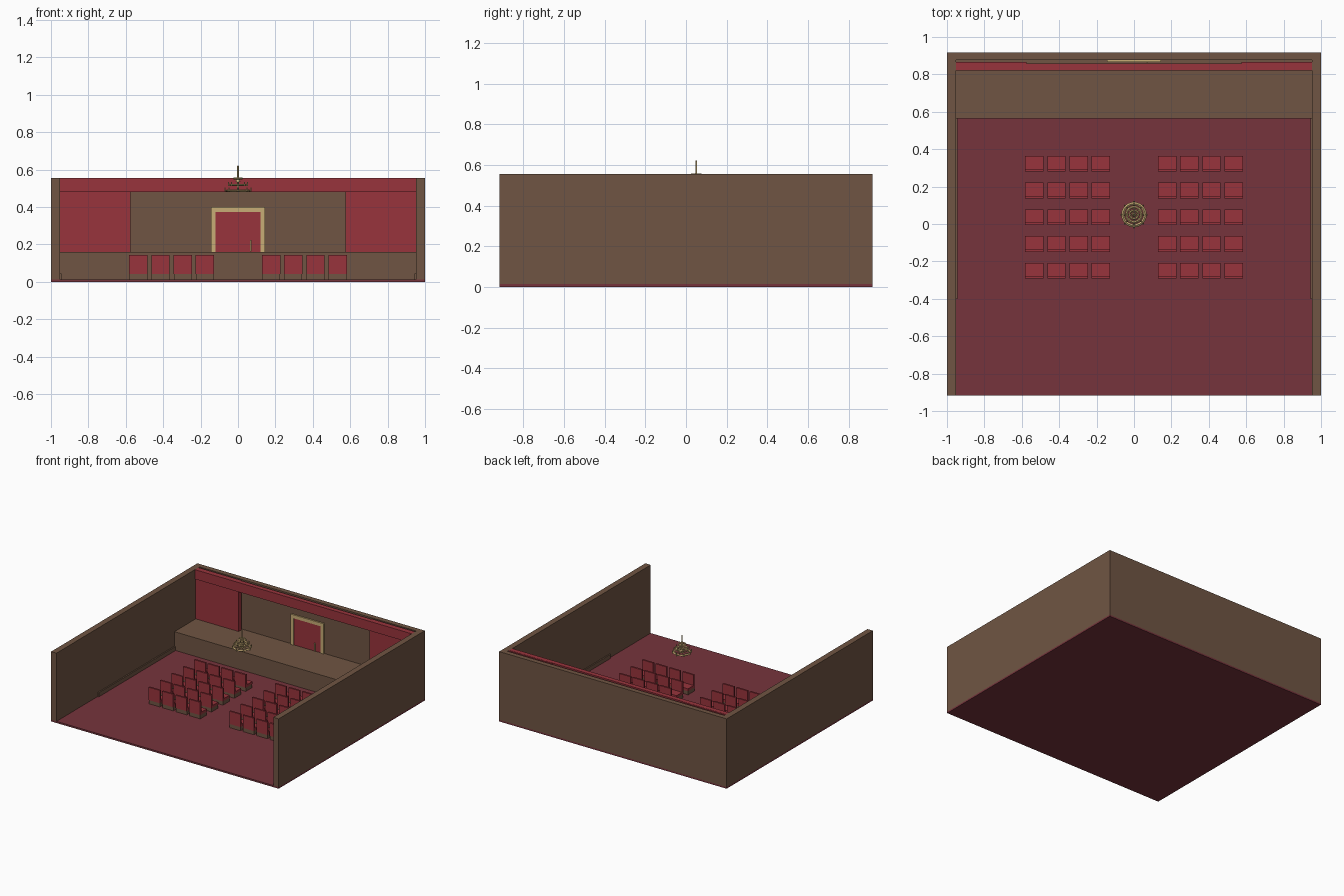
import bpy, bmesh, math
from mathutils import Matrix, Vector

if "Cube" in bpy.data.objects:
    bpy.data.objects.remove(bpy.data.objects["Cube"])


def material(name, rgb):
    m = bpy.data.materials.new(name)
    m.diffuse_color = (*rgb, 1)
    m.use_nodes = True
    m.node_tree.nodes["Principled BSDF"].inputs["Base Color"].default_value = m.diffuse_color
    return m


BROWN = material("wood brown", (0.162, 0.091, 0.056))
RED = material("curtain red", (0.314, 0.034, 0.045))
CARPET = material("carpet red", (0.181, 0.034, 0.045))
GOLD = material("gold", (0.58, 0.42, 0.18))


def finish(name, bm, mat):
    bmesh.ops.recalc_face_normals(bm, faces=bm.faces)
    me = bpy.data.meshes.new(name)
    bm.to_mesh(me)
    bm.free()
    me.materials.append(mat)
    ob = bpy.data.objects.new(name, me)
    bpy.context.collection.objects.link(ob)
    return ob


def add_box(bm, x0, x1, y0, y1, z0, z1):
    size = Matrix.Diagonal((x1 - x0, y1 - y0, z1 - z0, 1))
    pos = Matrix.Translation(((x0 + x1) / 2, (y0 + y1) / 2, (z0 + z1) / 2))
    bmesh.ops.create_cube(bm, size=1, matrix=pos @ size)


def boxes(name, mat, *dims):
    bm = bmesh.new()
    for d in dims:
        add_box(bm, *d)
    return finish(name, bm, mat)


def both(x0, x1, *rest):
    return (x0, x1, *rest), (-x1, -x0, *rest)


# Room shell
D, F, H = 0.918, 0.013, 0.555
boxes("floor", CARPET, (-1, 1, -D, D, 0, F))
boxes("side_walls", BROWN, *both(0.953, 1, -D, D, F, H))
boxes("back_wall", BROWN, (-0.953, 0.953, 0.878, D, F, H))
boxes("wall_skirting", BROWN, *both(0.943, 0.953, -0.4, 0.563, F, 0.045))

# Stage with curtains and valance
boxes("stage", BROWN, (-0.953, 0.953, 0.563, 0.878, F, 0.16))
boxes("side_curtains", RED, *both(0.575, 0.953, 0.83, 0.865, 0.16, H - 0.001))
boxes("valance", RED, (-0.953, 0.953, 0.82, 0.858, 0.48, H))

# Stage door
boxes("door_panel", RED, (-0.12, 0.12, 0.872, 0.879, 0.16, 0.373))
boxes("door_frame", GOLD, *both(0.12, 0.145, 0.867, 0.879, 0.16, 0.4),
      (-0.12, 0.12, 0.867, 0.879, 0.373, 0.4))
boxes("door_handle", GOLD, (0.063, 0.073, 0.862, 0.873, 0.163, 0.225))

# Seats facing the stage
bases, cushions, backs = [], [], []
for row in range(5):
    y = -0.292 + row * 0.143
    for col in range(4):
        cx = 0.177 + col * 0.1185
        bases += both(cx - 0.048, cx + 0.048, y + 0.002, y + 0.082, F, 0.043)
        cushions += both(cx - 0.049, cx + 0.049, y + 0.014, y + 0.084, 0.043, 0.062)
        backs += both(cx - 0.049, cx + 0.049, y, y + 0.014, 0.043, 0.145)
boxes("seat_bases", BROWN, *bases)
boxes("seat_cushions", RED, *cushions)
boxes("seat_backs", RED, *backs)

# Chandelier
CENTRE = Vector((0, 0.05, 0))


def ring(name, radius, z, half_w, half_h, sides=24):
    """Ring of diamond section round the chandelier axis."""
    bm = bmesh.new()
    loops = []
    for i in range(sides):
        a = 2 * math.pi * i / sides
        loop = []
        for dr, dz in ((half_w, 0), (0, half_h), (-half_w, 0), (0, -half_h)):
            r = radius + dr
            loop.append(bm.verts.new(
                CENTRE + Vector((r * math.cos(a), r * math.sin(a), z + dz))))
        loops.append(loop)
    for i in range(sides):
        a, b = loops[i], loops[(i + 1) % sides]
        for k in range(4):
            n = (k + 1) % 4
            bm.faces.new((a[k], b[k], b[n], a[n]))
    return finish(name, bm, GOLD)


def cone(bm, r0, r1, z0, z1, x=0, y=0, sides=12):
    bmesh.ops.create_cone(bm, cap_ends=True, segments=sides, radius1=r0, radius2=r1,
                          depth=z1 - z0, matrix=Matrix.Translation(
                              CENTRE + Vector((x, y, (z0 + z1) / 2))))


ring("chandelier_lower_ring", 0.059, 0.488, 0.009, 0.007)
ring("chandelier_middle_ring", 0.04, 0.518, 0.007, 0.006)
ring("chandelier_upper_ring", 0.023, 0.553, 0.006, 0.006)

bm = bmesh.new()
cone(bm, 0.005, 0.004, 0.48, 0.622)
cone(bm, 0.013, 0.005, 0.535, 0.56)
finish("chandelier_rod", bm, GOLD)

# Spokes and candles on each tier
bm = bmesh.new()
for radius, z, count in ((0.059, 0.488, 8), (0.04, 0.518, 8), (0.023, 0.553, 4)):
    for i in range(count):
        a = 2 * math.pi * i / count
        m = (Matrix.Translation(CENTRE + Vector((0, 0, z))) @ Matrix.Rotation(a, 4, "Z")
             @ Matrix.Translation((radius / 2, 0, 0)))
        bmesh.ops.create_cube(bm, size=1, matrix=m @ Matrix.Diagonal((radius, 0.005, 0.004, 1)))
        if count == 8:
            r = radius + 0.01
            cone(bm, 0.005, 0.003, z - 0.006, z + 0.016, r * math.cos(a), r * math.sin(a), 6)
finish("chandelier_arms", bm, GOLD)
